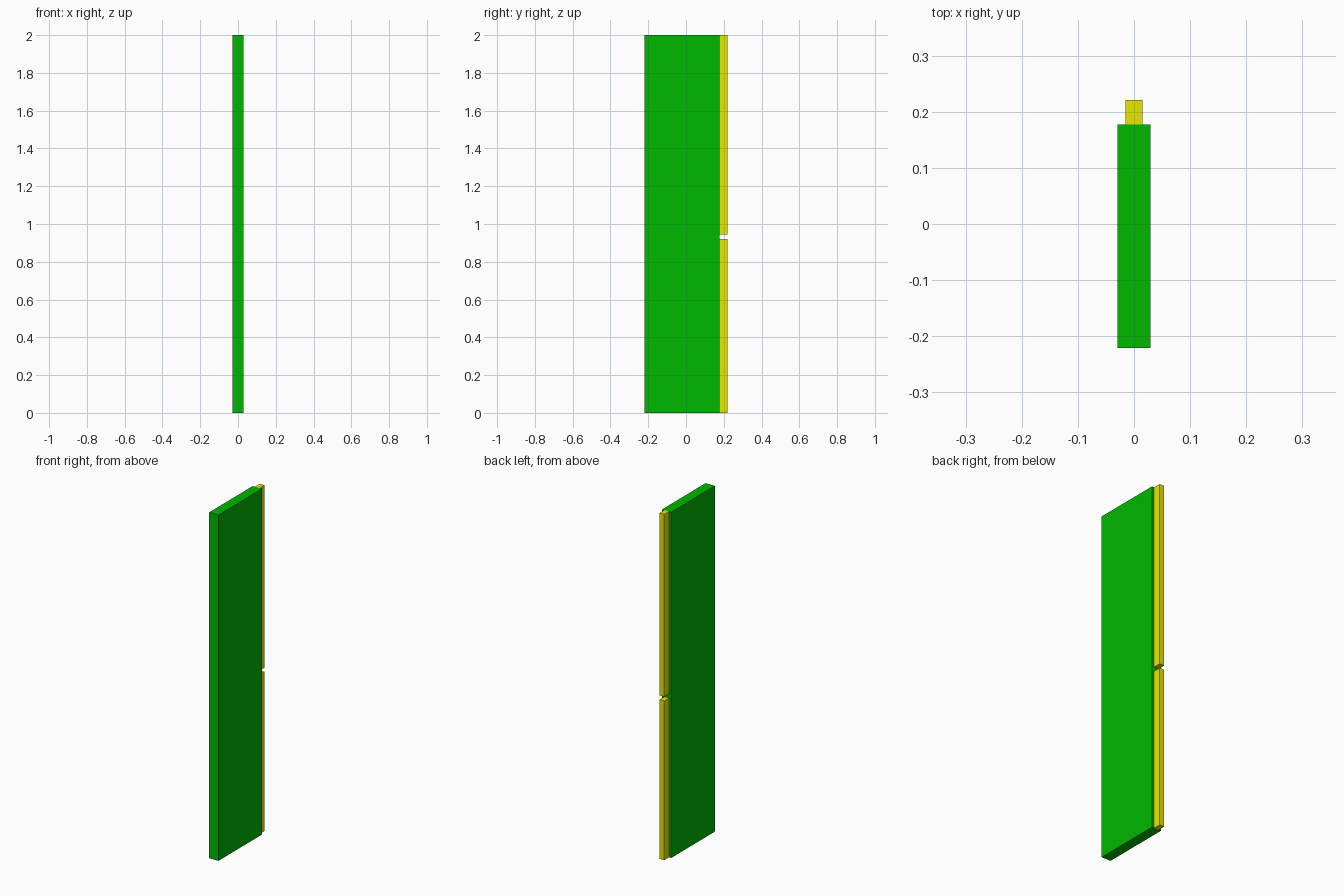
import bpy

if "Cube" in bpy.data.objects:
    bpy.data.objects.remove(bpy.data.objects["Cube"])


def material(name, color):
    mat = bpy.data.materials.new(name)
    mat.diffuse_color = color
    mat.use_nodes = True
    mat.node_tree.nodes["Principled BSDF"].inputs["Base Color"].default_value = mat.diffuse_color
    return mat


def box(name, lo, hi, mat):
    """Axis-aligned box between two corners."""
    bpy.ops.mesh.primitive_cube_add(size=1, location=[(a + b) / 2 for a, b in zip(lo, hi)])
    obj = bpy.context.object
    obj.name = name
    obj.scale = [b - a for a, b in zip(lo, hi)]
    bpy.ops.object.transform_apply(location=False, rotation=False, scale=True)
    obj.data.materials.append(mat)
    return obj


green = material("green", (0.0, 0.48, 0.0, 1))
yellow = material("yellow", (0.8, 0.8, 0.0, 1))

# Main upright panel
box("panel", (-0.0295, -0.221, 0), (0.0295, 0.177, 2), green)

# Narrow edge strips along the back, split by a small gap
for name, z0, z1 in (("lower_strip", 0, 0.921), ("upper_strip", 0.945, 2)):
    box(name, (-0.015, 0.177, z0), (0.015, 0.221, z1), yellow)
